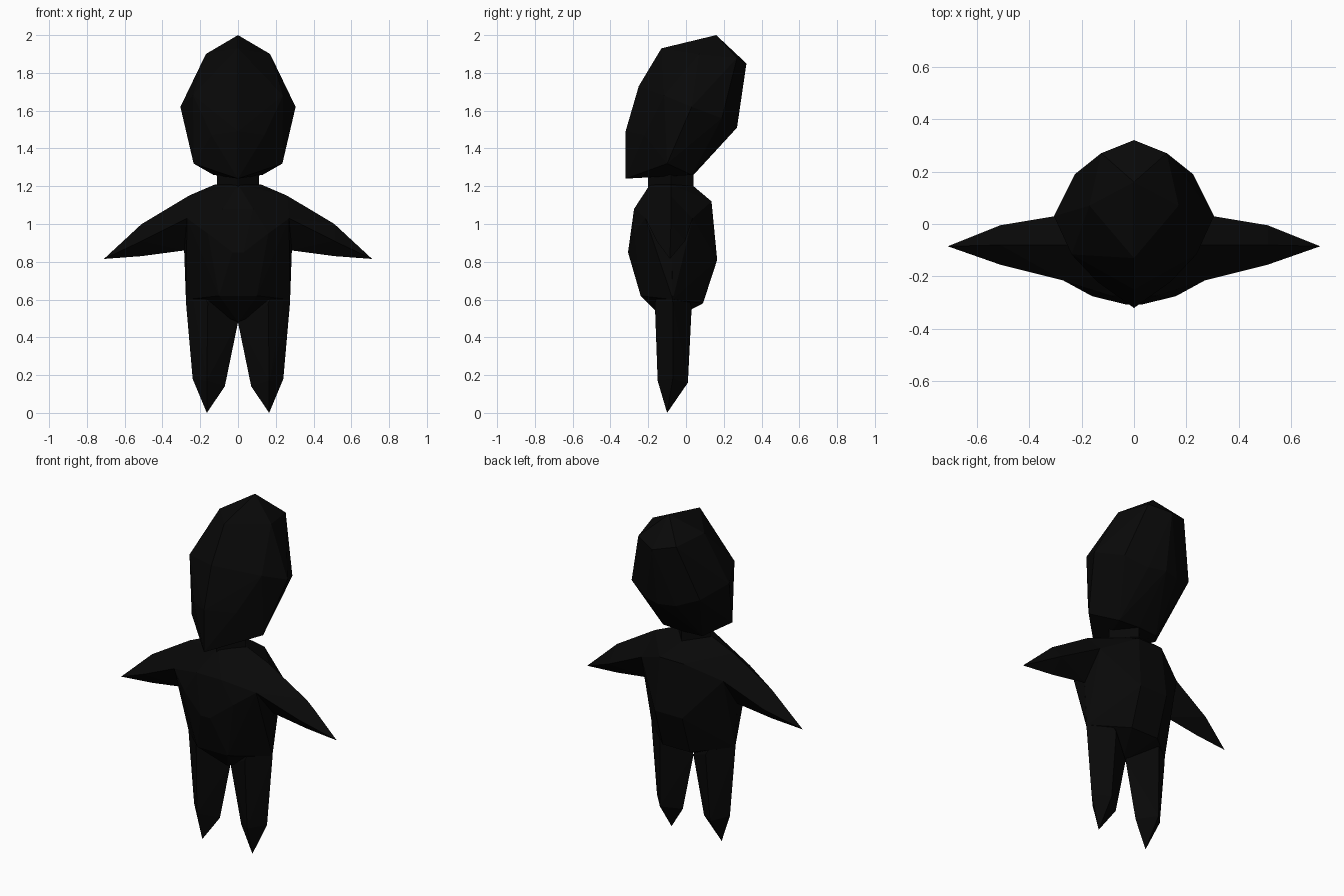
import bpy
import bmesh

cube = bpy.data.objects.get("Cube")
if cube:
    bpy.data.objects.remove(cube, do_unlink=True)

black = bpy.data.materials.new("soft black")
black.use_nodes = True
colour = (0.0025, 0.0025, 0.0025, 1)
black.diffuse_color = colour
black.node_tree.nodes["Principled BSDF"].inputs["Base Color"].default_value = colour


def faceted(name, points):
    """Flat-faced solid wrapped around a few corner points."""
    bm = bmesh.new()
    for p in sorted(set(points)):
        bm.verts.new(p)
    hull = bmesh.ops.convex_hull(bm, input=bm.verts)
    spare = {g for g in hull["geom_interior"] + hull["geom_unused"]
             if isinstance(g, bmesh.types.BMVert)}
    bmesh.ops.delete(bm, geom=list(spare), context="VERTS")
    bmesh.ops.recalc_face_normals(bm, faces=bm.faces)
    mesh = bpy.data.meshes.new(name)
    bm.to_mesh(mesh)
    bm.free()
    mesh.materials.append(black)
    obj = bpy.data.objects.new(name, mesh)
    bpy.context.collection.objects.link(obj)
    return obj


def flip(points):
    return [(-x, y, z) for x, y, z in points]


def both(points):
    return points + flip(points)


# Head: centre-line profile plus side corners, leaning back
head_profile = [(-.32, 1.24), (-.32, 1.49), (-.25, 1.73), (-.13, 1.93),
                (.16, 2), (.32, 1.85), (.27, 1.51), (.04, 1.26)]
head_sides = [(.17, .07, 1.9), (.305, .03, 1.62), (.235, -.1, 1.32),
              (.13, .03, 1.26), (.14, -.22, 1.47), (.238, -.116, 1.68),
              (.225, .19, 1.56), (.125, .27, 1.88), (.1, .24, 1.51)]
faceted("head", [(0, y, z) for y, z in head_profile] + both(head_sides))

# Neck: diamond-shaped post
neck = [(.11, -.08), (-.11, -.08), (0, -.2), (0, .04)]
faceted("neck", [(x, y, z) for x, y in neck for z in (1.15, 1.3)])

# Torso: neck base, shoulders, chest, hips and a low point between the legs
torso = [(.12, -.08, 1.21), (0, -.19, 1.21), (0, .04, 1.2),
         (.26, -.08, 1.15), (.27, -.215, 1.03), (.27, .035, 1.03),
         (.08, -.275, 1.08), (.08, .135, 1.12),
         (.16, -.275, .95), (.03, -.307, .85), (.09, .165, .81),
         (.285, -.075, .86), (.275, -.07, .6),
         (.1, -.24, .62), (.09, .09, .58), (0, -.1, .48)]
faceted("torso", both(torso))

# Arms: diamond shoulder ring, smaller diamond, pointed tip
arm = [(.26, -.08, 1.15), (.27, -.215, 1.03), (.27, .035, 1.03),
       (.285, -.075, .86), (.51, -.08, 1), (.51, -.155, .91),
       (.51, -.005, .91), (.51, -.08, .83), (.71, -.085, .815)]

# Legs: tapering diamond section with a pointed foot
leg = [(.285, -.075, .86), (.12, -.07, .8),
       (.275, -.07, .58), (0, -.07, .48), (.16, -.165, .58), (.15, .03, .56),
       (.24, -.07, .18), (.07, -.07, .14), (.165, -.15, .17), (.165, .01, .16),
       (.165, -.1, 0)]

for part, points in (("arm", arm), ("leg", leg)):
    faceted("left_" + part, points)
    faceted("right_" + part, flip(points))
